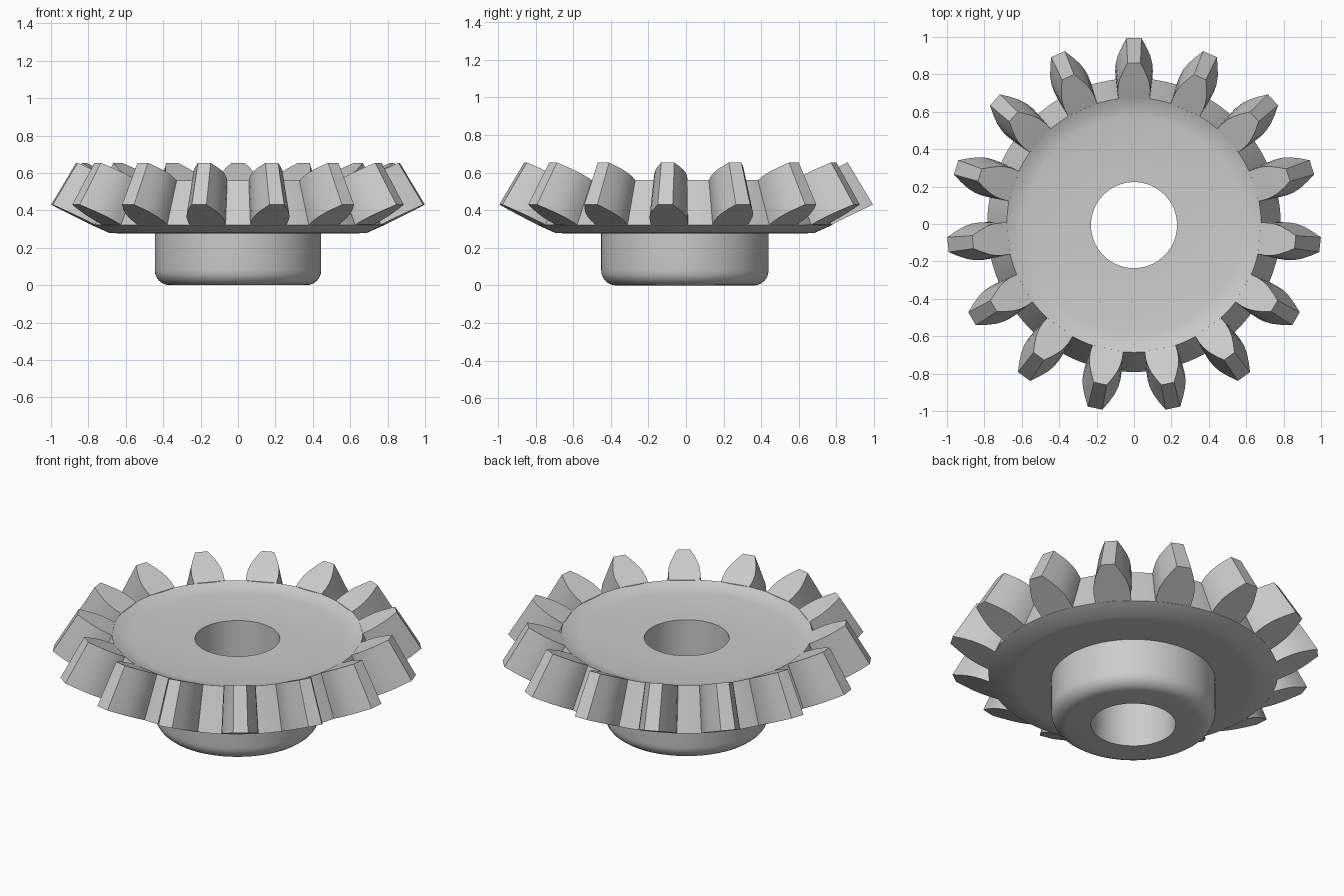
import bpy, bmesh, math
from mathutils import Matrix

TEETH = 15
APEX = 2.1      # height where all tooth lines converge
SMALL = 0.866   # scale of the inner tooth end about the apex
SHIFT_Y = -0.006

old = bpy.data.objects.get("Cube")
if old:
    bpy.data.objects.remove(old, do_unlink=True)

steel = bpy.data.materials.new("grey steel")
steel.use_nodes = True
GREY = (0.6, 0.6, 0.6, 1)
steel.diffuse_color = GREY
steel.node_tree.nodes["Principled BSDF"].inputs["Base Color"].default_value = GREY


def add_object(name, bm):
    bmesh.ops.recalc_face_normals(bm, faces=bm.faces)
    mesh = bpy.data.meshes.new(name)
    bm.to_mesh(mesh)
    bm.free()
    mesh.materials.append(steel)
    obj = bpy.data.objects.new(name, mesh)
    obj.location.y = SHIFT_Y
    bpy.context.collection.objects.link(obj)
    bpy.ops.object.select_all(action="DESELECT")
    obj.select_set(True)
    bpy.context.view_layer.objects.active = obj
    bpy.ops.object.shade_smooth_by_angle(angle=math.radians(32))
    return obj


def back_cone(r):
    return 0.43 - (1 - r) * 0.5


# Gear body: hub, web and root cone revolved as one closed profile
HUB, FILLET, BORE = 0.445, 0.08, 0.23
profile = [(BORE, 0)]
for i in range(7):
    a = math.radians(-90 + 15 * i)
    profile.append((HUB - FILLET + FILLET * math.cos(a), FILLET + FILLET * math.sin(a)))
profile += [(HUB, 0.277), (0.64, 0.277), (0.69, 0.28), (0.785, back_cone(0.785)),
            (0.68, 0.56), (0.635, 0.54), (0.58, 0.53), (BORE, 0.53)]
bm = bmesh.new()
verts = [bm.verts.new((r, 0, z)) for r, z in profile]
edges = [bm.edges.new((v, verts[i - 1])) for i, v in enumerate(verts)]
bmesh.ops.spin(bm, geom=verts + edges, cent=(0, 0, 0), axis=(0, 0, 1),
               angle=math.tau, steps=TEETH * 8, use_merge=True)
bmesh.ops.remove_doubles(bm, verts=bm.verts, dist=1e-4)
add_object("gear_body", bm)

# Tooth ring: rows of radius and half width, tapered towards the apex
rows = [(0.785, 0.098), (0.83, 0.101), (0.87, 0.098),
        (0.91, 0.087), (0.955, 0.066), (1.001, 0.04)]


def tooth_point(bm, r, half, side, scale):
    a = math.pi / 2 - side * half / r
    z = APEX + (back_cone(r) - APEX) * scale
    return bm.verts.new((r * scale * math.cos(a), r * scale * math.sin(a), z))


bm = bmesh.new()
rings = []
# The first ring is buried in the body
for r, half, outer, inner in [(0.76, 0.09, 0.98, 0.89)] + [(r, h, 1, SMALL) for r, h in rows]:
    rings.append([tooth_point(bm, r, half, side, s)
                  for side, s in ((-1, outer), (1, outer), (1, inner), (-1, inner))])
for low, high in zip(rings, rings[1:]):
    for i in range(4):
        j = (i + 1) % 4
        bm.faces.new((low[i], low[j], high[j], high[i]))
bm.faces.new(rings[0])
bm.faces.new(rings[-1])
first = bm.verts[:] + bm.edges[:] + bm.faces[:]
for k in range(1, TEETH):
    copy = bmesh.ops.duplicate(bm, geom=first)["geom"]
    bmesh.ops.rotate(bm, verts=[v for v in copy if isinstance(v, bmesh.types.BMVert)],
                     cent=(0, 0, 0), matrix=Matrix.Rotation(math.tau * k / TEETH, 3, "Z"))
add_object("gear_teeth", bm)
